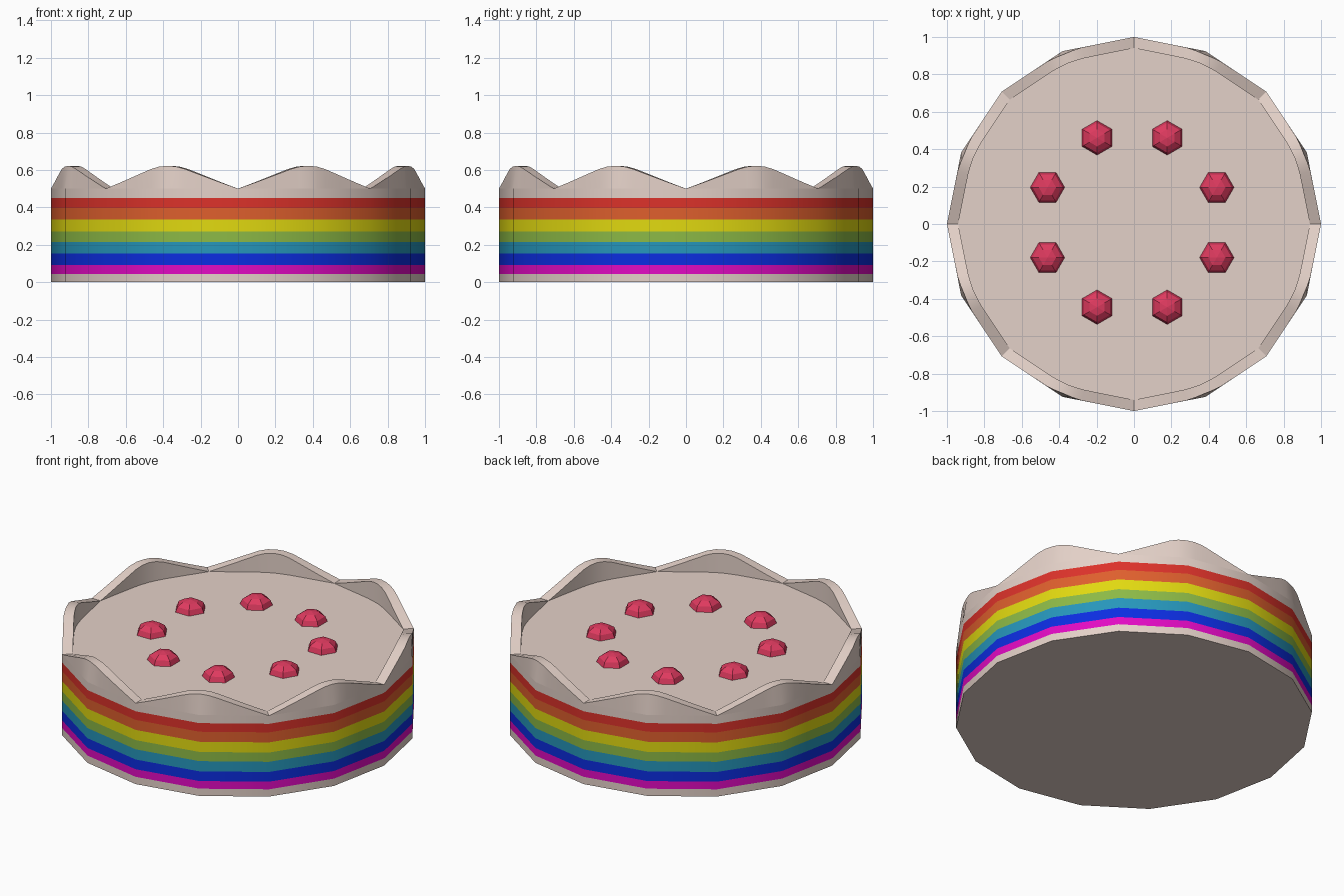
import bpy, bmesh, math
from mathutils import Vector

if "Cube" in bpy.data.objects:
    bpy.data.objects.remove(bpy.data.objects["Cube"])


def material(name, rgb):
    m = bpy.data.materials.new(name)
    lin = [((c / 255 + 0.055) / 1.055) ** 2.4 if c > 10 else c / 255 / 12.92 for c in rgb]
    m.diffuse_color = (*lin, 1)
    m.use_nodes = True
    m.node_tree.nodes["Principled BSDF"].inputs["Base Color"].default_value = m.diffuse_color
    return m


cream = material("cream", (228, 209, 200))
berry_red = material("berry red", (222, 58, 95))
stripes = [material(n, c) for n, c in [
    ("magenta", (226, 10, 195)), ("blue", (12, 45, 225)), ("teal", (38, 150, 187)),
    ("green", (140, 185, 70)), ("yellow", (225, 217, 16)),
    ("orange", (222, 95, 45)), ("red", (220, 50, 42))]]


def make(name, bm, mats):
    bmesh.ops.recalc_face_normals(bm, faces=bm.faces)
    me = bpy.data.meshes.new(name)
    bm.to_mesh(me)
    bm.free()
    for m in mats:
        me.materials.append(m)
    ob = bpy.data.objects.new(name, me)
    bpy.context.collection.objects.link(ob)
    return ob


def smooth(ob):
    bpy.ops.object.select_all(action='DESELECT')
    ob.select_set(True)
    bpy.context.view_layer.objects.active = ob
    bpy.ops.object.shade_smooth_by_angle(angle=math.radians(35))


def polar(r, deg, z=0.0):
    a = math.radians(deg)
    return Vector((r * math.cos(a), r * math.sin(a), z))


# Cake body: 16-sided drum cut into horizontal colour bands
levels = [0, 0.045, 0.092, 0.152, 0.215, 0.272, 0.335, 0.397, 0.45, 0.5]
band_material = [0, 1, 2, 3, 4, 5, 6, 7, 0]
bm = bmesh.new()
rings = [[bm.verts.new(polar(1, 22.5 * i, z)) for i in range(16)] for z in levels]
for j, mi in enumerate(band_material):
    for i in range(16):
        k = (i + 1) % 16
        f = bm.faces.new((rings[j][i], rings[j][k], rings[j + 1][k], rings[j + 1][i]))
        f.material_index = mi
bm.faces.new(rings[0][::-1])
bm.faces.new(rings[-1])
smooth(make("cake_body", bm, [cream] + stripes))

# Scalloped rim: (distance from peak, top height, inward pull of rounded corner)
profile = [(0.39, 0.5, 0), (0.29, 0.535, 0), (0.2, 0.568, 0), (0.1, 0.605, 0.001),
           (0.05, 0.618, 0.008), (0, 0.622, 0.018)]
steps = [(-u, z, p) for u, z, p in profile] + [(u, z, p) for u, z, p in profile[-2:0:-1]]
bm = bmesh.new()
sections = []
for n in range(8):
    mid = 45 * n + 22.5
    peak = polar(1, mid)
    for u, z, pull in steps:
        side = polar(1, mid + math.copysign(22.5, u))
        base = peak.lerp(side, abs(u) / 0.39)
        top = base * (1 - pull)
        inner = base * (0.94 - 0.6 * pull)
        sections.append([bm.verts.new((p.x, p.y, h)) for p, h in
                         ((base, 0.5), (top, z), (inner, z), (inner, 0.5))])
for a, b in zip(sections, sections[1:] + sections[:1]):
    for i in range(3):
        bm.faces.new((a[i], b[i], b[i + 1], a[i + 1]))
bmesh.ops.remove_doubles(bm, verts=bm.verts, dist=0.0005)
smooth(make("scalloped_rim", bm, [cream]))

# Ring of eight low-poly berries half sunk in the top
for n in range(8):
    c = polar(0.49, 22.5 + 45 * n)
    bm = bmesh.new()
    bmesh.ops.create_uvsphere(bm, u_segments=6, v_segments=6, radius=0.092)
    ob = make("berry", bm, [berry_red])
    ob.location = (c.x - 0.01, c.y + 0.008, 0.5)
    ob.scale.z = 0.66
    ob.rotation_euler.z = 0 if abs(c.y) > abs(c.x) else math.radians(30)
